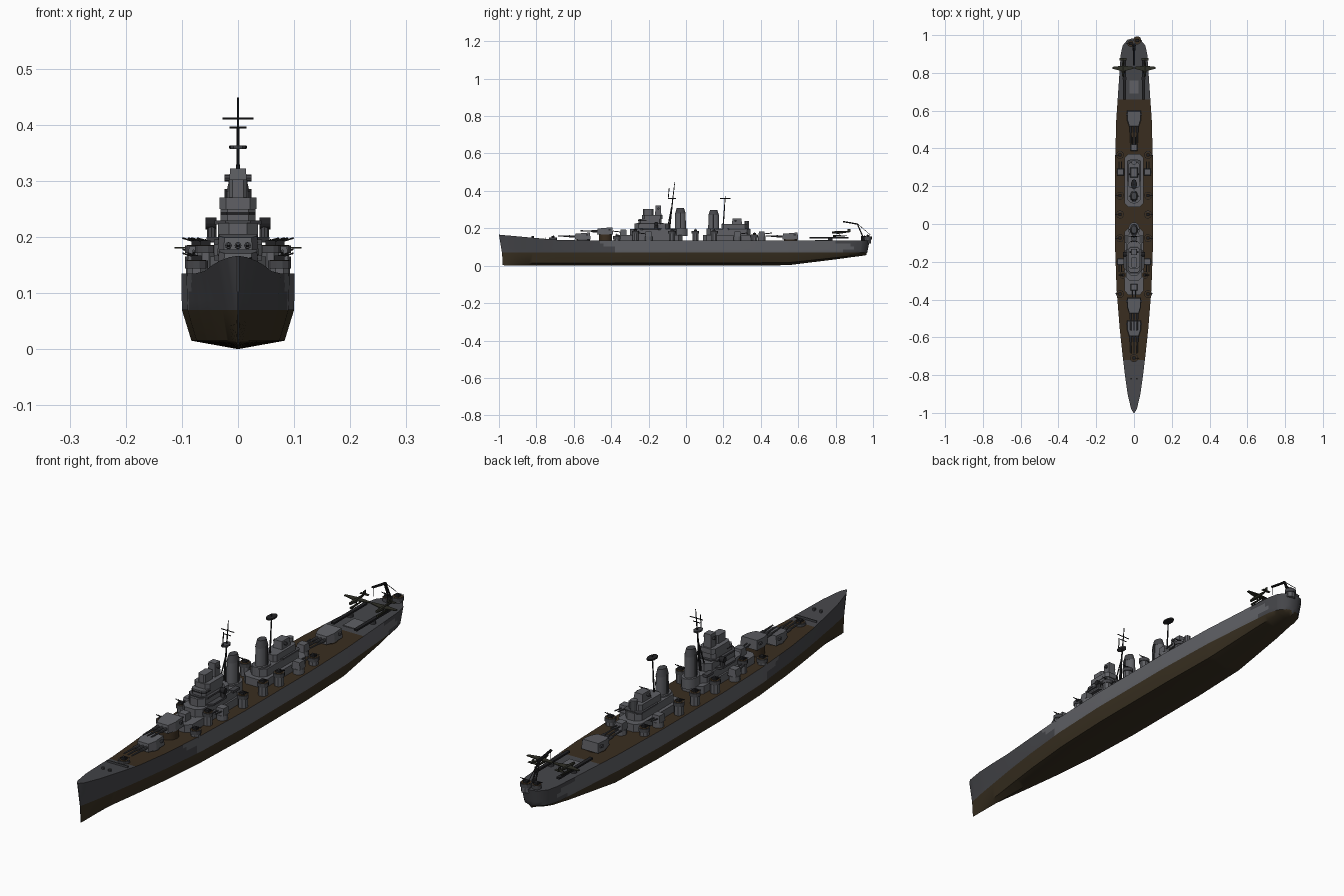
import bpy, bmesh, math
from mathutils import Vector

if "Cube" in bpy.data.objects:
    bpy.data.objects.remove(bpy.data.objects["Cube"])

def mat(name, c):
    m = bpy.data.materials.new(name)
    m.diffuse_color = (*c, 1)
    m.use_nodes = True
    m.node_tree.nodes["Principled BSDF"].inputs["Base Color"].default_value = m.diffuse_color
    return m

LIGHT = mat("light_grey", (0.115, 0.118, 0.13))
DARK = mat("dark_grey", (0.06, 0.061, 0.068))
WOOD = mat("deck_brown", (0.042, 0.027, 0.014))
BOTTOM = mat("bottom_brown", (0.04, 0.029, 0.015))
BLACK = mat("near_black", (0.015, 0.015, 0.017))
OLIVE = mat("aircraft_olive", (0.028, 0.029, 0.02))

def finish(name, bm, *mats, smooth=False):
    bmesh.ops.recalc_face_normals(bm, faces=bm.faces)
    me = bpy.data.meshes.new(name)
    bm.to_mesh(me)
    bm.free()
    ob = bpy.data.objects.new(name, me)
    bpy.context.collection.objects.link(ob)
    for m in mats:
        me.materials.append(m)
    if smooth:
        bpy.ops.object.select_all(action='DESELECT')
        ob.select_set(True)
        bpy.context.view_layer.objects.active = ob
        bpy.ops.object.shade_smooth_by_angle(angle=math.radians(40))
    return ob

def prism(name, pts, z0, z1, m, scale=1.0, centre=None, smooth=False, slope=0.0):
    """Extrude an xy outline from z0 to z1; the top may shrink about a centre and slope along y."""
    bm = bmesh.new()
    cx, cy = centre or (sum(p[0] for p in pts) / len(pts), sum(p[1] for p in pts) / len(pts))
    lo = [bm.verts.new((x, y, z0)) for x, y in pts]
    hi = [bm.verts.new((cx + (x - cx) * scale, cy + (y - cy) * scale, z1 + slope * (y - cy))) for x, y in pts]
    bm.faces.new(lo)
    bm.faces.new(hi)
    n = len(pts)
    for i in range(n):
        bm.faces.new((lo[i], lo[(i + 1) % n], hi[(i + 1) % n], hi[i]))
    return finish(name, bm, m, smooth=smooth)

def box(name, x0, x1, y0, y1, z0, z1, m, **k):
    return prism(name, [(x0, y0), (x1, y0), (x1, y1), (x0, y1)], z0, z1, m, **k)

def oval(name, x, y, rx, ry, z0, z1, m, n=16, **k):
    pts = [(x + rx * math.cos(math.tau * (i + .5) / n), y + ry * math.sin(math.tau * (i + .5) / n)) for i in range(n)]
    return prism(name, pts, z0, z1, m, **k)

def house(name, w, y0, y1, z0, z1, m, c=0.02, **k):
    """Deckhouse with chamfered corners, half width w."""
    return prism(name, [(-w + c, y0), (w - c, y0), (w, y0 + c), (w, y1 - c),
                        (w - c, y1), (-w + c, y1), (-w, y1 - c), (-w, y0 + c)], z0, z1, m, **k)

def rod(name, a, b, r, m, r2=None, n=8):
    a, b = Vector(a), Vector(b)
    bm = bmesh.new()
    bmesh.ops.create_cone(bm, cap_ends=True, segments=n, radius1=r, radius2=r2 or r, depth=(b - a).length)
    bm.transform((b - a).to_track_quat('Z', 'Y').to_matrix().to_4x4())
    bmesh.ops.translate(bm, vec=(a + b) / 2, verts=bm.verts)
    return finish(name, bm, m)

# Hull stations: y, deck half width, waterline, bilge, bilge z, keel z, deck z, lower y shift
ST = [(-1.0, .002, .001, .001, .015, .003, .166, .02), (-.98, .015, .004, .002, .015, .002, .164, .012),
      (-.9, .034, .018, .010, .015, .002, .157, 0), (-.8, .048, .034, .022, .015, .001, .148, 0),
      (-.7, .06, .05, .036, .015, 0, .139, 0), (-.55, .076, .07, .055, .015, 0, .135, 0),
      (-.35, .092, .09, .074, .015, 0, .135, 0), (-.1, .101, .1, .083, .015, 0, .135, 0),
      (.3, .101, .1, .083, .015, 0, .135, 0), (.55, .094, .092, .076, .017, .003, .135, 0),
      (.8, .077, .073, .058, .043, .034, .135, 0), (.9, .07, .064, .048, .054, .047, .135, -.004),
      (.945, .06, .052, .036, .06, .052, .135, -.01), (.975, .035, .028, .015, .065, .056, .135, -.014),
      (.982, .012, .01, .006, .067, .058, .135, -.016)]

def station(y):
    for a, b in zip(ST, ST[1:]):
        if y <= b[0]:
            t = (y - a[0]) / (b[0] - a[0])
            return [p + (q - p) * t for p, q in zip(a, b)]
    return list(ST[-1])

ys = sorted({round(-1 + .02 * i, 3) for i in range(99)} | {s[0] for s in ST})
bm = bmesh.new()
rings = []
for y in ys:
    _, d, w, b, zb, zk, zd, sh = station(y)
    wl = max(.07, zb + .004)
    half = [(b, zb, sh), (w, wl, sh * .8)]
    half += [(w + (d - w) * t, wl + (zd - wl) * t, sh * .8 * (1 - t)) for t in (.25, .5, .75, 1)]
    prof = [(0, zk, sh)] + half + [(0, zd, 0)] + [(-x, z, s) for x, z, s in reversed(half)]
    rings.append([bm.verts.new((x, y + s, z)) for x, z, s in prof])
n = len(rings[0])
for r, q in zip(rings, rings[1:]):
    for i in range(n):
        bm.faces.new((r[i], r[(i + 1) % n], q[(i + 1) % n], q[i]))
bm.faces.new(rings[0])
bm.faces.new(rings[-1])
bm.normal_update()
bmesh.ops.recalc_face_normals(bm, faces=bm.faces)
for f in bm.faces:
    c = f.calc_center_median()
    if f.normal.z > .8:
        f.material_index = 3 if -.72 < c.y < .67 else 1
    elif c.z < .0695 and c.y < .97:
        f.material_index = 2
    else:   # wavy paint patch amidships
        lim = -.42 + .05 * math.sin(c.z * 90)
        f.material_index = 0 if lim < c.y < .84 + .06 * math.sin(c.z * 80) else 1
finish("hull", bm, LIGHT, DARK, BOTTOM, WOOD, smooth=True)

# Main gun turrets (all trained toward the bow)
def turret(name, y, z, barbette):
    oval(name + "_barbette", 0, y, .036, .036, .13, z, barbette, n=20, smooth=True)
    prism(name + "_house", [(-.026, y - .045), (.026, y - .045), (.037, y - .01), (.037, y + .04), (-.037, y + .04), (-.037, y - .01)],
          z, z + .034, LIGHT, scale=.92, slope=.08)
    for x in (-.017, 0, .017):
        rod(name + "_sleeve", (x, y - .035, z + .016), (x, y - .075, z + .017), .006, DARK)
        rod(name + "_barrel", (x, y - .07, z + .017), (x, y - .135, z + .019), .0038, DARK, .0028)
    for s in (-1, 1):
        box(name + "_rangefinder", s * .033, s * .043, y + .015, y + .027, z + .018, z + .027, DARK)

turret("front_turret", -.55, .14, DARK)
turret("raised_turret", -.43, .168, WOOD)
turret("rear_turret", .56, .14, WOOD)

# Twin secondary gun mounts
def twin_mount(x, y, z, d):
    oval("mount_base", x, y, .021, .021, .13, z, LIGHT, n=12)
    box("mount_house", x - .018, x + .018, y - .018, y + .018, z, z + .028, LIGHT, scale=.85)
    for o in (-.007, .007):
        rod("mount_barrel", (x + o, y + d * .012, z + .015), (x + o, y + d * .055, z + .02), .0025, DARK)

twin_mount(0, -.335, .165, -1)
twin_mount(0, .405, .155, 1)

# Light gun tubs
def gun_tub(x, y, z0, z, r=.021):
    oval("tub_column", x, y, r * .85, r * .85, z0, z - .012, LIGHT, n=8)
    oval("tub_rim", x, y, r, r, z - .014, z, DARK, n=12)
    oval("tub_floor", x, y, r * .85, r * .85, z, z + .001, WOOD, n=12)
    box("gun_body", x - .009, x + .009, y - .008, y + .008, z, z + .009, BLACK)
    for o in (-.005, .005):
        rod("gun_barrel", (x + o, y, z + .007), (x + o + math.copysign(.02, x), y, z + .013), .0015, BLACK)

for s in (-1, 1):
    for y, z in ((.365, .165), (.15, .185), (.05, .185), (-.075, .185), (-.37, .158)):
        gun_tub(s * .074, y, .13, z)
    for y in (.275, -.2):
        twin_mount(s * .072, y, .155, -1 if y < 0 else 1)
    gun_tub(s * .058, -.27, .13, .185, .019)
gun_tub(0, -.71, .13, .15, .022)
gun_tub(.017, .972, .12, .155, .022)
gun_tub(-.017, .955, .12, .15, .018)

# Forward superstructure, stacked decks
house("forward_deckhouse", .05, -.375, -.02, .13, .165, LIGHT)
house("forward_second_deck", .043, -.3, -.05, .165, .195, LIGHT)
house("bridge_wing_deck", .056, -.25, -.13, .192, .2, DARK)
house("bridge_block", .036, -.275, -.09, .195, .225, LIGHT)
house("bridge_walkway", .042, -.265, -.12, .222, .229, DARK)
house("bridge_upper", .031, -.255, -.13, .229, .25, LIGHT, c=.012)
house("bridge_windows", .0315, -.256, -.2, .239, .244, BLACK, c=.012)
house("bridge_top", .033, -.235, -.125, .25, .27, LIGHT, c=.012)
house("tower", .016, -.23, -.175, .27, .302, LIGHT, c=.006)
box("tower_director", -.016, .016, -.165, -.132, .27, .322, LIGHT, scale=.9)
rod("tower_rangefinder", (-.024, -.148, .305), (.024, -.148, .305), .006, DARK)
for s in (-1, 1):
    oval("side_director_base", s * .047, -.16, .009, .009, .2, .218, DARK, n=10)
    rod("side_director", (s * .038, -.16, .224), (s * .058, -.16, .224), .011, BLACK, n=12)
    box("signal_lamp_platform", s * .03, s * .05, -.1, -.06, .19, .2, DARK)

# Aft superstructure
house("aft_deckhouse", .05, .09, .37, .13, .165, LIGHT)
house("aft_second_deck", .036, .11, .345, .165, .195, LIGHT)
house("aft_third_deck", .03, .19, .325, .195, .222, LIGHT, c=.01)
house("aft_walkway", .038, .22, .34, .192, .198, DARK, c=.01)
box("aft_director", -.02, .02, .245, .3, .222, .252, LIGHT, scale=.85)
rod("aft_rangefinder", (-.028, .265, .24), (.028, .265, .24), .006, DARK)
oval("aft_small_director", 0, .325, .013, .013, .195, .238, LIGHT, n=10)

# Funnels
for nm, y, top in (("front_funnel", -.03, .3), ("rear_funnel", .148, .29)):
    oval(nm + "_casing", 0, y, .03, .04, .16, .2, LIGHT, smooth=True)
    oval(nm, 0, y, .021, .03, .2, top - .02, LIGHT, scale=.95, smooth=True)
    oval(nm + "_cap", 0, y, .021, .0285, top - .02, top + .008, DARK, scale=.7, smooth=True)
    for s in (-1, 1):
        rod(nm + "_pipe", (s * .023, y, .19), (s * .021, y, top - .015), .003, DARK)

# Masts, yards and radar platforms
rod("main_mast", (0, -.09, .19), (0, -.06, .448), .005, BLACK, .0015)
rod("rear_pole", (0, -.095, .36), (0, -.09, .415), .002, BLACK)
for z, w in ((.411, .028), (.395, .015), (.36, .016)):
    y = -.09 + .03 * (z - .19) / .258
    rod("yard", (-w, y, z), (w, y, z), .0018, BLACK)
oval("mast_platform", 0, -.075, .014, .022, .357, .363, DARK, n=10)
for s in (-1, 1):
    rod("mast_leg", (s * .018, -.1, .195), (0, -.078, .31), .0025, BLACK)
rod("aft_mast", (0, .195, .16), (0, .21, .372), .004, BLACK, .002)
oval("aft_radar_platform", 0, .21, .016, .027, .357, .363, BLACK, n=10)

# Stern hatch, catapults and float planes
box("hangar_hatch", -.025, .025, .69, .76, .134, .138, LIGHT)
for s in (-1, 1):
    box("catapult_rail", s * .05 - .007, s * .05 + .007, .66, .87, .146, .153, BLACK)
    oval("catapult_pivot", s * .05, .77, .012, .012, .13, .146, DARK, n=10)
    x = s * .058
    z = .178
    rod("plane_nose", (x, .78, z), (x, .815, z), .005, OLIVE, .008)
    rod("plane_tail_body", (x, .815, z), (x, .88, z + .004), .008, OLIVE, .002)
    prism("plane_wing", [(x - .055, .822), (x, .808), (x + .055, .822), (x + .055, .832), (x, .838), (x - .055, .832)],
          z + .001, z + .004, OLIVE)
    box("plane_tailplane", x - .018, x + .018, .866, .878, z + .003, z + .005, OLIVE)
    box("plane_fin", x - .001, x + .001, .864, .88, z + .003, z + .018, OLIVE)
    rod("plane_float", (x, .785, .159), (x, .86, .16), .005, OLIVE, .002)
    rod("float_strut", (x, .82, .159), (x, .82, z), .002, OLIVE)

# Stern crane
rod("crane_base", (0, .945, .13), (0, .945, .16), .01, BLACK)
for s in (-1, 1):
    rod("crane_post", (s * .006, .948, .15), (s * .003, .915, .226), .0032, BLACK)
    rod("crane_jib", (s * .003, .92, .222), (s * .002, .84, .236), .0035, BLACK)
rod("crane_stay", (0, .915, .226), (0, .985, .165), .0012, BLACK)
rod("crane_cable", (0, .842, .234), (0, .842, .2), .001, BLACK)

# Foredeck fittings
for s in (-1, 1):
    rod("capstan", (s * .015, -.82, .145), (s * .015, -.82, .158), .006, DARK)
box("foredeck_breakwater", -.045, .045, -.752, -.748, .138, .151, DARK)
